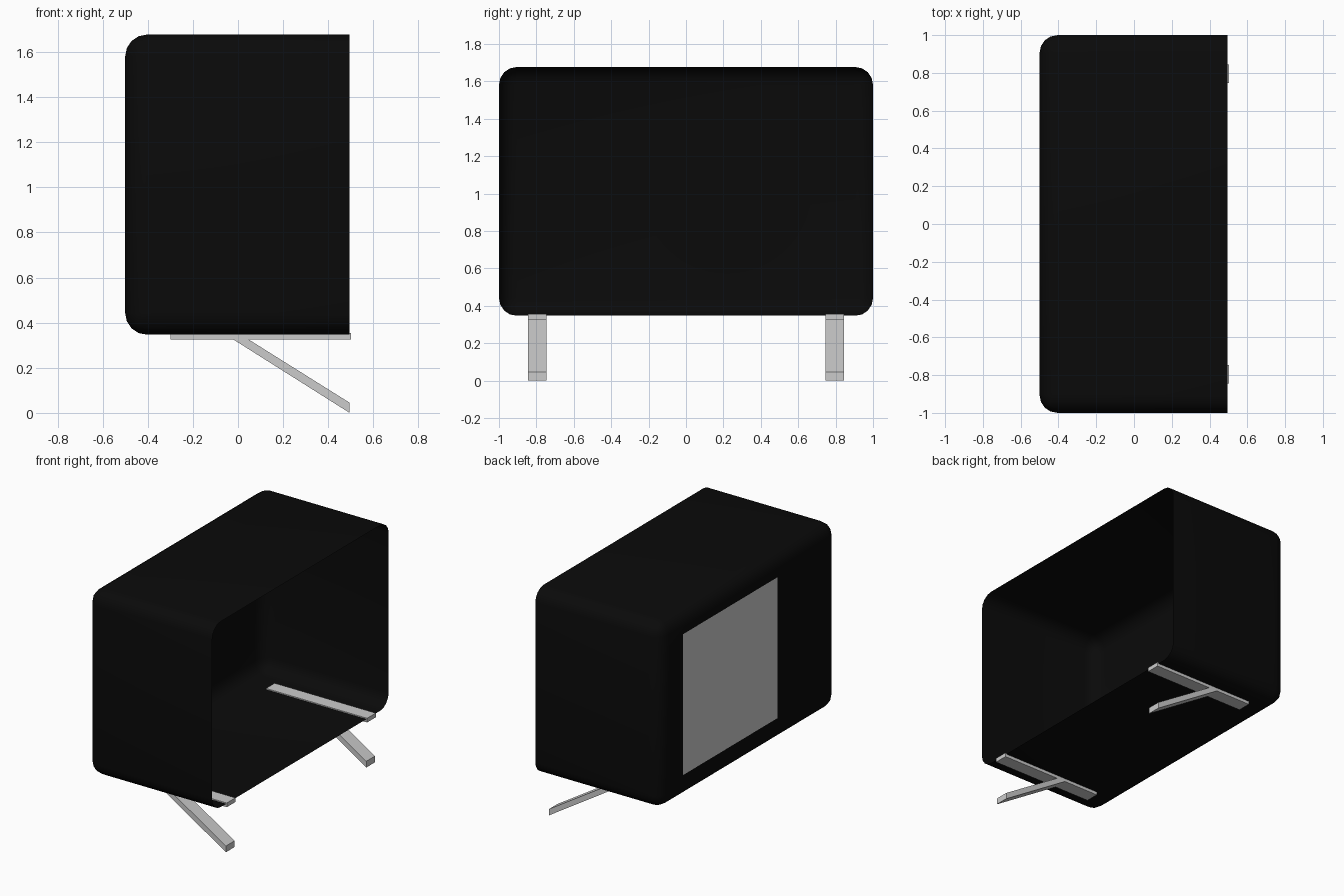
import bpy, bmesh, math

if "Cube" in bpy.data.objects:
    bpy.data.objects.remove(bpy.data.objects["Cube"])


def make_object(name, bm, color=None):
    mesh = bpy.data.meshes.new(name)
    bm.normal_update()
    bm.to_mesh(mesh)
    bm.free()
    obj = bpy.data.objects.new(name, mesh)
    bpy.context.collection.objects.link(obj)
    if color:
        mat = bpy.data.materials.new(name + "_material")
        mat.diffuse_color = color
        mat.use_nodes = True
        mat.node_tree.nodes["Principled BSDF"].inputs["Base Color"].default_value = mat.diffuse_color
        mesh.materials.append(mat)
    return obj


def extrude_profile(name, points, y, width):
    """Prism from an x-z profile, centred on y."""
    bm = bmesh.new()
    face = bm.faces.new([bm.verts.new((x, y - width / 2, z)) for x, z in points])
    ext = bmesh.ops.extrude_face_region(bm, geom=[face])
    verts = [e for e in ext["geom"] if isinstance(e, bmesh.types.BMVert)]
    bmesh.ops.translate(bm, vec=(0, width, 0), verts=verts)
    bmesh.ops.recalc_face_normals(bm, faces=bm.faces)
    return make_object(name, bm)


BLACK = (0.003, 0.003, 0.003, 1)
X0, X1, Z0, Z1 = -0.5, 0.495, 0.347, 1.677

# cabinet: single-skin box, rounded edges, open on the +x side
bm = bmesh.new()
bmesh.ops.create_cube(bm, size=1)
for v in bm.verts:
    v.co = (X0 if v.co.x < 0 else X1, 2 * v.co.y, Z0 if v.co.z < 0 else Z1)
edges = [e for e in bm.edges if not all(v.co.x > 0 for v in e.verts)]
bmesh.ops.bevel(bm, geom=edges, offset=0.095, segments=4, profile=0.5,
                affect='EDGES', clamp_overlap=True)
opening = [f for f in bm.faces if all(v.co.x > X1 - 0.001 for v in f.verts)]
bmesh.ops.delete(bm, geom=opening, context='FACES')
cabinet = make_object("cabinet", bm, BLACK)
bpy.context.view_layer.objects.active = cabinet
cabinet.select_set(True)
bpy.ops.object.shade_smooth_by_angle(angle=math.radians(40))

# grey screen panel just outside the -x wall
bm = bmesh.new()
bm.faces.new([bm.verts.new((X0 - 0.003, y, z)) for y, z in
              ((-0.32, 0.52), (-0.32, 1.53), (0.755, 1.53), (0.755, 0.52))])
make_object("screen_panel", bm)

# round disc on the inside of the wall, behind the screen
bm = bmesh.new()
ring = [2 * math.pi * i / 32 for i in range(32)]
bm.faces.new([bm.verts.new((X0 + 0.003, 0.22 + 0.45 * math.cos(a),
                            1.02 + 0.45 * math.sin(a))) for a in ring])
make_object("screen_back_disc", bm, BLACK)

# feet: flat rail under the cabinet with a slanted leg
for side, y in (("left", -0.795), ("right", 0.795)):
    extrude_profile("foot_rail_" + side,
                    [(-0.3, 0.325), (0.502, 0.325), (0.502, 0.355), (-0.3, 0.355)], y, 0.098)
    extrude_profile("foot_leg_" + side,
                    [(-0.02, 0.325), (0.495, 0.0), (0.495, 0.045), (0.048, 0.325)], y, 0.098)
